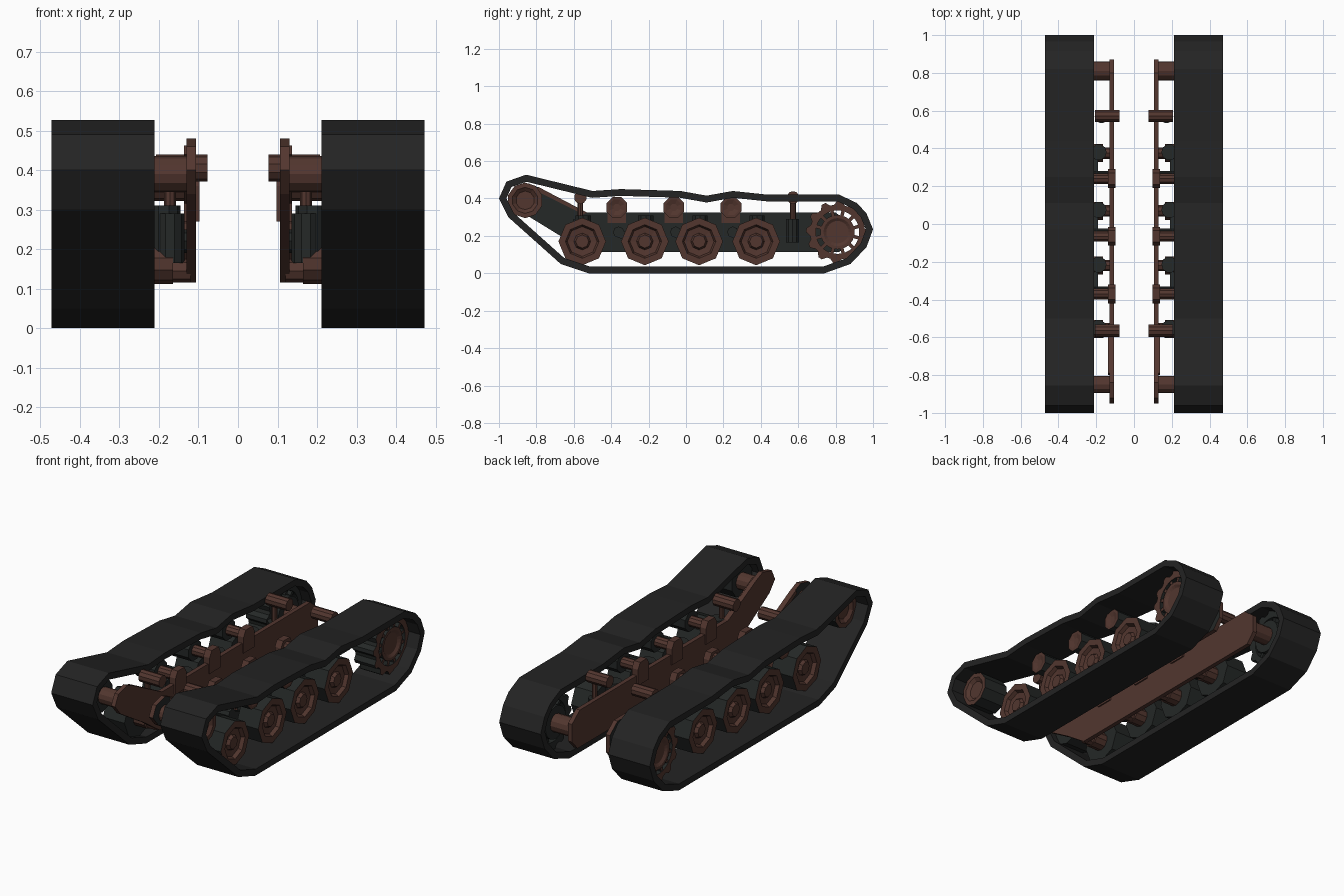
import bpy, bmesh, math
from mathutils import Vector

if "Cube" in bpy.data.objects:
    bpy.data.objects.remove(bpy.data.objects["Cube"])


def material(name, rgb):
    m = bpy.data.materials.new(name)
    m.diffuse_color = (*rgb, 1)
    m.use_nodes = True
    m.node_tree.nodes["Principled BSDF"].inputs["Base Color"].default_value = m.diffuse_color
    return m


RUBBER = material("black rubber", (0.017, 0.017, 0.017))
METAL = material("dark metal", (0.018, 0.021, 0.020))
BROWN = material("red brown paint", (0.085, 0.037, 0.028))


def finish(name, bm, mats, rule=None):
    """Turn bmesh into a flat shaded object mirrored to the left side."""
    bmesh.ops.recalc_face_normals(bm, faces=bm.faces[:])
    if rule:
        for f in bm.faces:
            f.normal_update()
            f.material_index = rule(f)
    me = bpy.data.meshes.new(name)
    bm.to_mesh(me)
    bm.free()
    for m in mats:
        me.materials.append(m)
    ob = bpy.data.objects.new(name, me)
    bpy.context.collection.objects.link(ob)
    ob.modifiers.new("mirror", 'MIRROR').use_axis = (True, False, False)
    return ob


def outward(f):
    return 1 if f.normal.x > 0.5 else 0


def lathe(name, profile, sides, y, z, mats, split=99, phase=0.0):
    """Revolve (x, radius) points about an axis along x; segments from split on use material 1."""
    bm = bmesh.new()
    rings = []
    for x, r in profile:
        rings.append([bm.verts.new((x, y + r * math.sin(phase + 2 * math.pi * i / sides),
                                    z + r * math.cos(phase + 2 * math.pi * i / sides)))
                      for i in range(sides)])
    for k in range(len(rings) - 1):
        a, b = rings[k], rings[k + 1]
        for i in range(sides):
            j = (i + 1) % sides
            f = bm.faces.new((a[i], a[j], b[j], b[i]))
            f.material_index = 1 if k >= split else 0
    bm.faces.new(rings[0])
    f = bm.faces.new(rings[-1])
    f.material_index = 1 if split < 99 else 0
    return finish(name, bm, mats)


def rod(name, x0, x1, r, y, z, mat, sides=10):
    return lathe(name, [(x0, r), (x1, r)], sides, y, z, [mat])


def band(name, outer, inner, x0, x1, mats, rule=None):
    """Hollow loop: outer and inner (y, z) outlines extruded along x."""
    bm = bmesh.new()
    L = [[bm.verts.new((x, *p)) for p in pts]
         for x, pts in ((x0, outer), (x1, outer), (x1, inner), (x0, inner))]
    n = len(outer)
    for k in range(4):
        a, b = L[k], L[(k + 1) % 4]
        for i in range(n):
            j = (i + 1) % n
            bm.faces.new((a[i], a[j], b[j], b[i]))
    return finish(name, bm, mats, rule)


def slab(name, outline, x0, x1, mats, rule=None):
    """Solid (y, z) outline extruded along x."""
    bm = bmesh.new()
    a = [bm.verts.new((x0, *p)) for p in outline]
    b = [bm.verts.new((x1, *p)) for p in outline]
    bm.faces.new(a)
    bm.faces.new(b)
    for i in range(len(a)):
        j = (i + 1) % len(a)
        bm.faces.new((a[i], a[j], b[j], b[i]))
    return finish(name, bm, mats, rule)


def post(name, x, y, z0, z1, r, mat, sides=10):
    pts = [(r * math.cos(2 * math.pi * i / sides), r * math.sin(2 * math.pi * i / sides))
           for i in range(sides)]
    bm = bmesh.new()
    f = bm.faces.new([bm.verts.new((x + p, y + q, z0)) for p, q in pts])
    e = bmesh.ops.extrude_face_region(bm, geom=[f])
    bmesh.ops.translate(bm, vec=(0, 0, z1 - z0),
                        verts=[v for v in e["geom"] if isinstance(v, bmesh.types.BMVert)])
    return finish(name, bm, [mat])


def inset(pts, d):
    """Mitred inward offset of a clockwise outline."""
    out = []
    for i, p in enumerate(pts):
        p = Vector(p)
        a = (p - Vector(pts[i - 1])).normalized()
        b = (Vector(pts[(i + 1) % len(pts)]) - p).normalized()
        na, nb = Vector((a.y, -a.x)), Vector((b.y, -b.x))
        m = (na + nb).normalized()
        out.append(tuple(p + m * (d / m.dot(na))))
    return out


# track belt
belt = [(-1, .40), (-.96, .49), (-.855, .527), (-.50, .44), (-.35, .45), (-.03, .44),
        (.11, .415), (.25, .44), (.44, .42), (.82, .42), (.915, .375), (.965, .32),
        (1, .235), (.965, .14), (.88, .05), (.74, 0), (-.52, 0), (-.67, .05), (-.95, .30)]
band("track_belt", belt, inset(belt, .036), .212, .472, [RUBBER])

# side plate: painted inside and on its edges, dark on the outside
plate = [(-.95, .40), (-.92, .46), (-.84, .48), (-.78, .455), (-.53, .325), (.80, .325),
         (.87, .27), (.87, .17), (.82, .115), (-.55, .115), (-.68, .205), (-.90, .34)]
slab("side_plate", plate, .106, .131, [BROWN, METAL], outward)
slab("brace_strip", [(-.79, .462), (-.53, .325), (-.55, .315), (-.80, .44)],
     .131, .137, [BROWN])

# road wheels with hubs and dampers
for y in (-.555, -.22, .07, .375):
    lathe("road_wheel", [(.235, .085), (.235, .127), (.37, .127), (.37, .09), (.35, .08),
                         (.345, .045), (.362, .035)], 8, y, .17, [METAL, BROWN], 2)
    rod("wheel_axle", .12, .24, .03, y, .145, BROWN, 8)
    rod("wheel_hub", .165, .24, .05, y, .162, BROWN)
    post("damper", .188, y + .005, .18, .31, .043, METAL)

# return rollers with brackets and suspension pivots
for y in (-.37, -.065, .24):
    lathe("return_roller", [(.225, .06), (.36, .06), (.36, .045), (.352, .02)], 8,
          y, .352, [METAL, BROWN], 1, math.pi / 8)
    rod("roller_axle", .12, .23, .03, y, .352, BROWN)
    slab("roller_bracket", [(y - .05, .27), (y - .05, .36), (y - .03, .395), (y + .03, .395),
                            (y + .05, .36), (y + .05, .27)], .098, .137, [BROWN])
    rod("arm_pivot", .13, .215, .03, y + .01, .22, METAL, 8)
    slab("swing_arm", [(y, .24), (y + .13, .19), (y + .12, .14), (y - .01, .20)],
         .19, .212, [METAL])

# shock absorbers with cross pins
for y in (-.565, .572):
    rod("shock_pin", .077, .207, .034, y, .405, BROWN)
    post("shock_rod", .172, y, .27, .41, .015, BROWN, 8)
    post("shock_body", .172, y - .002, .165, .29, .036, METAL)

# front idler
lathe("idler_wheel", [(.25, .06), (.25, .095), (.40, .095), (.40, .07), (.385, .05)], 10,
      -.86, .39, [METAL, BROWN], 2)
rod("idler_axle", .106, .26, .046, -.85, .39, BROWN, 12)

# rear sprocket: toothed ring, hub disc and spokes
SY, SZ, N = .81, .22, 12


def circle(radii):
    n = N * 4
    return [(SY + radii[i % 4] * math.sin(2 * math.pi * i / n),
             SZ + radii[i % 4] * math.cos(2 * math.pi * i / n)) for i in range(n)]


band("sprocket_ring", circle([.168, .168, .147, .147]), circle([.116] * 4), .27, .40,
     [METAL, BROWN], outward)
lathe("sprocket_disc", [(.25, .092), (.40, .092), (.40, .075), (.39, .06), (.39, .03)], 24,
      SY, SZ, [METAL, BROWN], 1)
for i in range(N):
    a = 2 * math.pi * (i + .5) / N
    u, v = (math.sin(a), math.cos(a)), (math.cos(a), -math.sin(a))
    quad = [(SY + r * u[0] + t * v[0], SZ + r * u[1] + t * v[1])
            for r, t in ((.088, -.009), (.088, .009), (.12, .009), (.12, -.009))]
    slab("sprocket_spoke", quad, .28, .395, [METAL, BROWN], outward)
rod("sprocket_axle", .106, .26, .05, SY, SZ, BROWN, 12)
